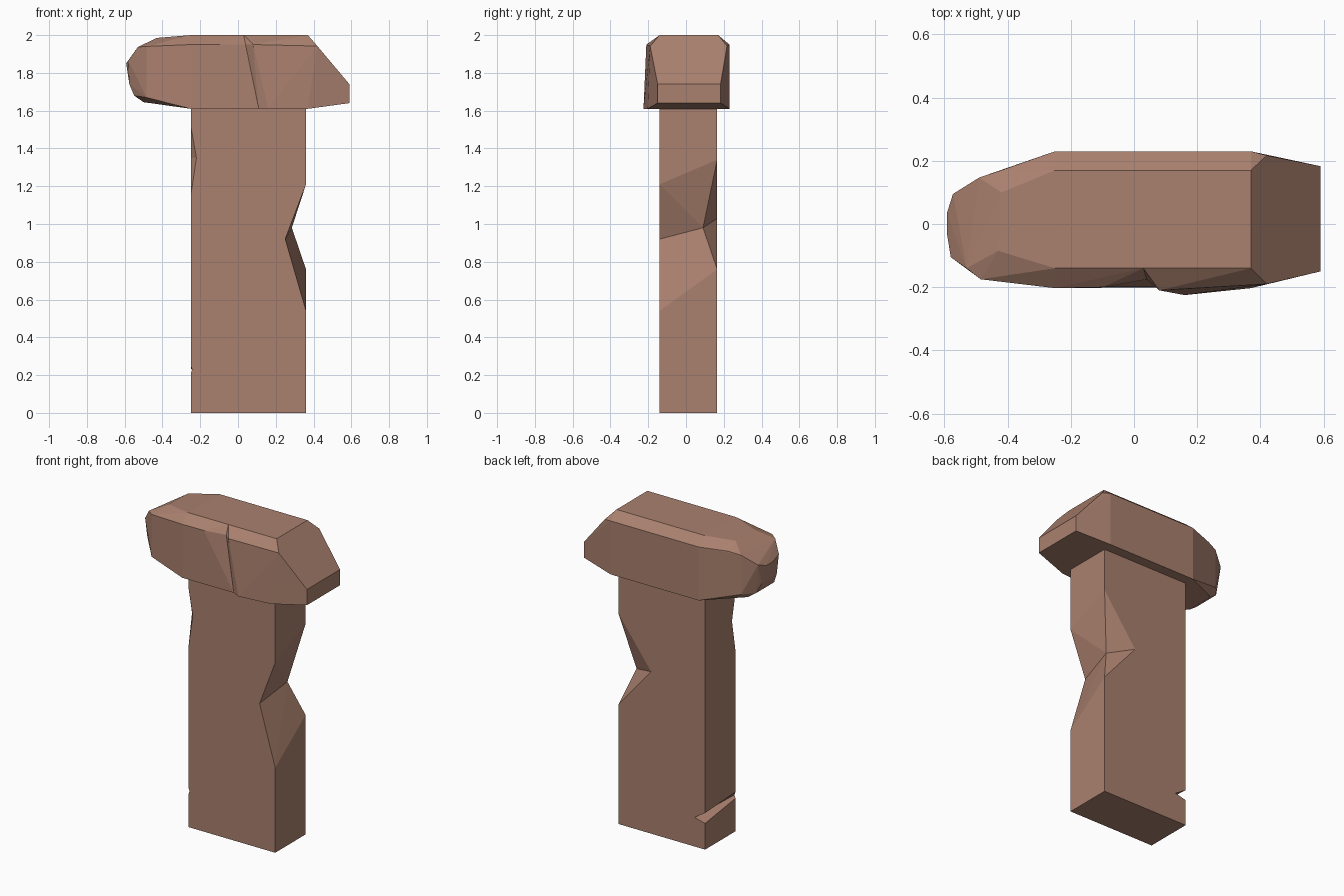
import bpy, bmesh

if "Cube" in bpy.data.objects:
    bpy.data.objects.remove(bpy.data.objects["Cube"])

wood = bpy.data.materials.new("brown_wood")
wood.diffuse_color = (0.40, 0.216, 0.156, 1)
wood.use_nodes = True
wood.node_tree.nodes["Principled BSDF"].inputs["Base Color"].default_value = wood.diffuse_color


def finish(bm, name):
    """Turn a bmesh into a flat-shaded wooden object."""
    bmesh.ops.remove_doubles(bm, verts=bm.verts, dist=0.0005)
    bmesh.ops.recalc_face_normals(bm, faces=bm.faces)
    me = bpy.data.meshes.new(name)
    bm.to_mesh(me)
    bm.free()
    me.materials.append(wood)
    ob = bpy.data.objects.new(name, me)
    bpy.context.collection.objects.link(ob)
    return ob


# --- Post: front and back outlines, joined by sides with hacked-out notches
L, R, F, B, TOP = -0.25, 0.36, -0.14, 0.165, 1.615
front = [(L, 0), (R, 0), (R, .54), (.25, .92), (R, 1.21), (R, TOP), (L, TOP),
         (L, 1.52), (-.22, 1.35), (L, 1.15), (L, .25), (-.243, .23), (L, .21)]
back = [(L, 0), (R, 0), (R, .76), (.13, 1.03), (R, 1.34), (R, TOP), (L, TOP),
        (L, .233), (-.175, .185), (L, .167)]
bm = bmesh.new()
f = [bm.verts.new((x, F, z)) for x, z in front]
b = [bm.verts.new((x, B, z)) for x, z in back]
m = bm.verts.new((.285, .09, .98))      # waist of the right notch
c = bm.verts.new((L, -.105, 1.35))      # depth of the left chip
for face in (
    f, b[::-1],
    (f[0], f[1], b[1], b[0]), (f[5], b[5], b[6], f[6]),            # ends
    (f[1], b[1], b[2], f[2]), (f[4], b[4], b[5], f[5]),            # right side
    (f[2], b[2], m), (f[2], m, f[3]), (f[3], m, f[4]), (f[4], m, b[4]),
    (m, b[2], b[3]), (m, b[3], b[4]),                              # right notch
    (f[6], b[6], b[7], f[10], f[9], c, f[7]),                      # left side
    (f[7], c, f[8]), (f[8], c, f[9]),                              # left chip
    (f[10], b[7], b[8], f[11]), (f[11], b[8], b[9], f[12]),        # low notch
    (f[12], b[9], b[0], f[0]),
):
    bm.faces.new(face)
finish(bm, "post")


# --- Head beam: two convex halves that meet at the slanted crack
def hull(points, seam):
    """Convex hull without the hidden faces that lie on the seam."""
    h = bmesh.new()
    for p in points + seam:
        h.verts.new(p)
    res = bmesh.ops.convex_hull(h, input=h.verts)
    loose = [v for v in h.verts if not v.link_faces]
    bmesh.ops.delete(h, geom=loose, context='VERTS')
    on_seam = lambda v: any((v.co[0] - s[0]) ** 2 + (v.co[1] - s[1]) ** 2
                            + (v.co[2] - s[2]) ** 2 < 1e-8 for s in seam)
    hidden = [fc for fc in h.faces if all(on_seam(v) for v in fc.verts)]
    bmesh.ops.delete(h, geom=hidden, context='FACES')
    bmesh.ops.dissolve_limit(h, angle_limit=0.02, verts=h.verts, edges=h.edges)
    return h


seam = [(.03, -.14, 2), (.04, -.175, 1.95), (.11, -.2, 1.61),
        (.11, .23, 1.61), (.04, .23, 1.95), (.03, .17, 2)]

# rounded nose on the left
nose = [(L, -.203, 1.61), (L, .23, 1.61), (L, .23, 1.95), (L, .17, 2),
        (L, -.14, 2), (L, -.203, 1.95), (-.1, -.2, 1.95),
        (-.43, -.085, 1.985), (-.42, .1, 1.985),
        (-.485, -.175, 1.94), (-.485, -.175, 1.67),
        (-.42, .17, 1.945), (-.49, .147, 1.93), (-.49, .147, 1.68),
        (-.53, -.14, 1.937), (-.58, -.105, 1.865), (-.592, -.03, 1.85),
        (-.592, .035, 1.85), (-.573, .095, 1.87),
        (-.575, -.09, 1.74), (-.575, .06, 1.74),
        (-.55, -.1, 1.68), (-.55, .08, 1.68),
        (-.5, -.1, 1.645), (-.5, .09, 1.645)]
finish(hull(nose, seam), "head_nose")

# sloped tail on the right, slightly proud of the crack
tail = [(.08, -.21, 1.95), (.16, -.225, 1.61), (.37, -.203, 1.61),
        (.37, .23, 1.61), (.37, .23, 1.95), (.37, .17, 2), (.37, -.14, 2),
        (.42, -.19, 1.942), (.42, .217, 1.942),
        (.59, -.15, 1.74), (.59, .183, 1.74),
        (.59, -.15, 1.64), (.59, .183, 1.64)]
finish(hull(tail, seam), "head_tail")
